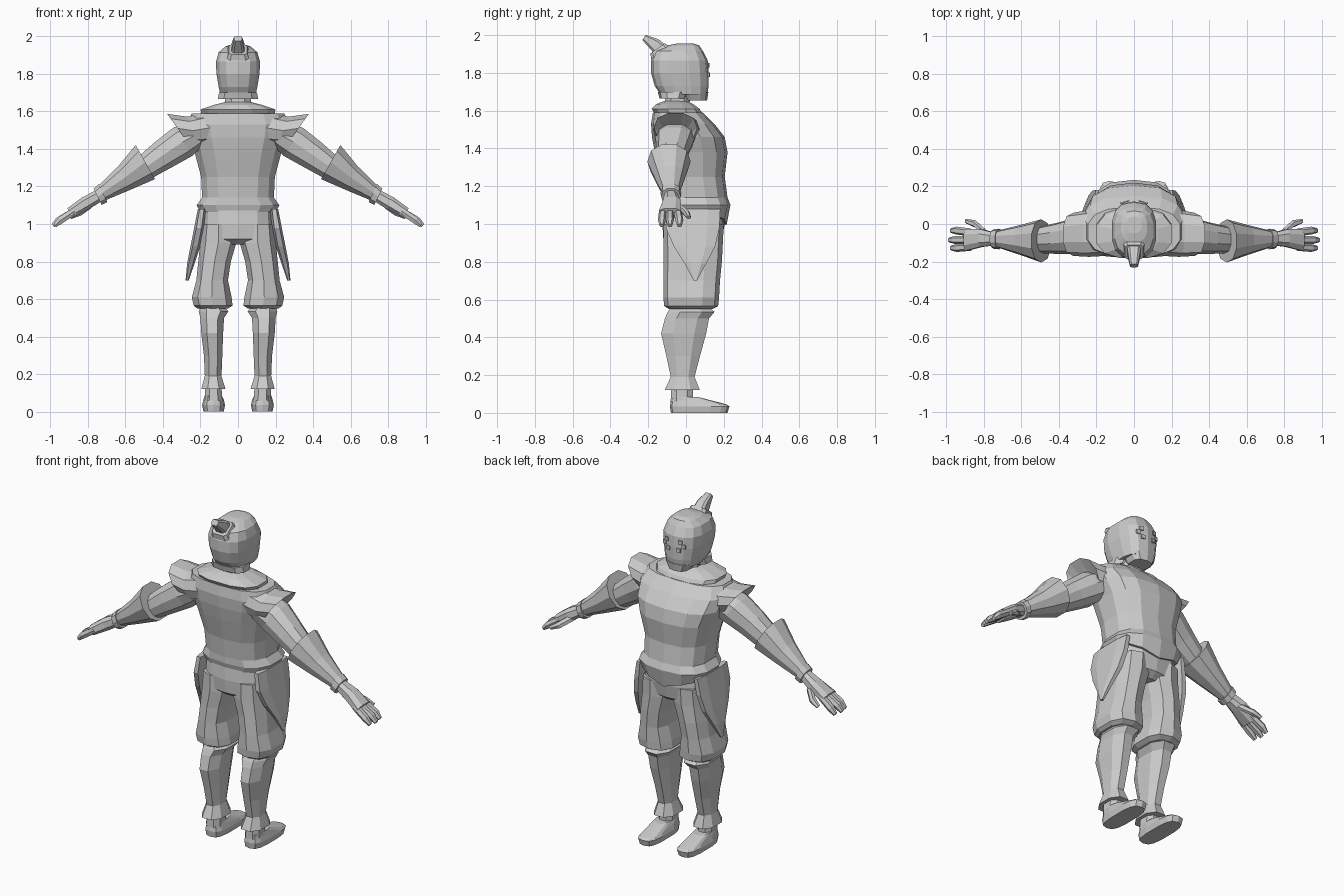
import bpy, bmesh, math
from mathutils import Vector

cloth = bpy.data.materials.new("light grey")
cloth.diffuse_color = (0.6, 0.6, 0.6, 1)


def finish(name, bm, mirror=False):
    bmesh.ops.recalc_face_normals(bm, faces=bm.faces)
    me = bpy.data.meshes.new(name)
    bm.to_mesh(me)
    bm.free()
    me.materials.append(cloth)
    ob = bpy.data.objects.new(name, me)
    bpy.context.collection.objects.link(ob)
    if mirror:
        ob.modifiers.new("mirror", 'MIRROR').use_clip = False
    return ob


def loft(name, rings, n=12, p=0.75, mirror=False, shape=None):
    """Skin rings of (centre, half axis u, half axis v); p squares the section."""
    bm = bmesh.new()
    rows = []
    for c, u, v in rings:
        row = []
        for i in range(n):
            a = 2 * math.pi * (i + 0.5) / n
            s, t = math.cos(a), math.sin(a)
            s = math.copysign(abs(s) ** p, s)
            t = math.copysign(abs(t) ** p, t)
            row.append(bm.verts.new(Vector(c) + Vector(u) * s + Vector(v) * t))
        rows.append(row)
    for a, b in zip(rows, rows[1:]):
        for i in range(n):
            j = (i + 1) % n
            bm.faces.new((a[i], a[j], b[j], b[i]))
    bm.faces.new(rows[0])
    bm.faces.new(rows[-1])
    if shape:
        for v in bm.verts:
            shape(v.co)
    return finish(name, bm, mirror)


def level(z, x0, x1, y0, y1):
    """Horizontal ring from its extents."""
    return (((x0 + x1) / 2, (y0 + y1) / 2, z), ((x1 - x0) / 2, 0, 0), (0, (y1 - y0) / 2, 0))


def sleeve(xt, zt, xb, zb, yc, ry):
    """Slanted ring from its top and bottom points and its depth."""
    return (((xt + xb) / 2, yc, (zt + zb) / 2), ((xt - xb) / 2, 0, (zt - zb) / 2), (0, ry, 0))


def body(rows):
    return [level(z, -w, w, a, b) for z, w, a, b in rows]


# Tunic, its hem dipping at the front
def dip(co):
    if co.z < 1.08 and co.y > 0.15:
        co.z -= 0.07 * max(0, 1 - abs(co.x) / 0.25)


loft("tunic", body([(1.065, .205, -.115, .215), (1.10, .225, -.125, .235), (1.14, .195, -.125, .22),
                    (1.25, .20, -.135, .205), (1.38, .235, -.165, .22), (1.46, .265, -.18, .205),
                    (1.53, .28, -.185, .15), (1.59, .25, -.175, .09)]), 14, shape=dip)

# Collar and neck
loft("collar", body([(1.585, .20, -.17, .09), (1.61, .205, -.185, .075), (1.635, .13, -.16, .04),
                     (1.65, .07, -.12, .01)]), 12)
loft("neck", body([(1.60, .075, -.12, .02), (1.72, .07, -.11, .03)]), 8)

# Head with helmet, chin guard, rear plate and crest
loft("helmet", body([(1.685, .095, -.135, .112), (1.73, .105, -.165, .12), (1.80, .117, -.185, .12),
                     (1.865, .12, -.185, .115), (1.915, .105, -.165, .09), (1.945, .07, -.10, .07),
                     (1.955, .04, -.05, .04)]), 14)
loft("chin_guard", body([(1.655, .06, -.01, .112), (1.70, .085, -.03, .119)]), 10)
loft("neck_guard", body([(1.665, .112, -.14, .0), (1.70, .105, -.15, .02)]), 10)
loft("crest_plate", [((0, -.135, 1.905), (.06, 0, 0), (0, .05, .035)),
                     ((0, -.15, 1.93), (.05, 0, 0), (0, .04, .028))], 8, .4)
loft("crest", [((0, -.125, 1.91), (.04, 0, 0), (0, .026, .032)),
               ((0, -.165, 1.95), (.034, 0, 0), (0, .022, .028)),
               ((0, -.222, 1.988), (.022, 0, 0), (0, .009, .014))], 8, .5)

# Diamond eye plates, three on each side
for i, (x, z) in enumerate([(.035, 1.79), (.063, 1.815), (.045, 1.84)]):
    y = .121 - max(0, x - .04) * .35
    loft(f"eye_plate_{i + 1}", [((x, y - .004, z), (.016, -.003, 0), (0, 0, .016)),
                                ((x, y + .003, z), (.016, -.003, 0), (0, 0, .016))], 4, 1, True,
         ).rotation_euler = (0, 0, 0)

# Shoulder pads
loft("shoulder_pad", [sleeve(.14, 1.605, .16, 1.42, -.045, .125), sleeve(.27, 1.575, .21, 1.42, -.05, .125),
                      sleeve(.38, 1.59, .265, 1.43, -.055, .115), sleeve(.31, 1.53, .26, 1.43, -.055, .08)],
     10, .85, True)

# Arms, flared cuffs and wrist bands
loft("arm", [sleeve(.19, 1.58, .2, 1.40, -.05, .115), sleeve(.35, 1.515, .24, 1.36, -.06, .1),
             sleeve(.45, 1.435, .34, 1.305, -.075, .085), sleeve(.55, 1.345, .46, 1.24, -.085, .07)],
     10, .9, True)
loft("cuff", [sleeve(.52, 1.375, .46, 1.265, -.085, .07), sleeve(.548, 1.425, .44, 1.235, -.09, .115),
              sleeve(.64, 1.31, .57, 1.18, -.085, .08), sleeve(.75, 1.2, .705, 1.125, -.08, .045)],
     10, .9, True)
loft("wrist_band", [sleeve(.742, 1.215, .695, 1.115, -.08, .055), sleeve(.77, 1.19, .725, 1.1, -.08, .052)],
     10, .9, True)

# Hands with three fingers and a thumb
loft("palm", [sleeve(.75, 1.185, .725, 1.12, -.08, .035), sleeve(.83, 1.145, .795, 1.075, -.075, .05),
              sleeve(.91, 1.085, .88, 1.03, -.085, .062)], 8, .8, True)


def digit(name, pts, r):
    loft(name, [(p, (r * k * .6, 0, r * k * .8), (0, r * k, 0))
                for p, k in zip(pts, (1, 1, .6))], 6, .9, True)


for name, y0, y1, x1 in (("index_finger", -.045, -.035, .975), ("middle_finger", -.085, -.085, .985),
                         ("outer_finger", -.122, -.128, .975)):
    digit(name, [(.87, y0, 1.07), (x1 - .03, y1, 1.02), (x1, y1, .992)], .021)
digit("thumb", [(.79, -.05, 1.10), (.845, .0, 1.06), (.895, .015, 1.035)], .02)

# Trousers: hips and baggy legs
loft("hips", body([(1.09, .19, -.115, .20), (1.0, .195, -.125, .205), (.92, .19, -.12, .19),
                   (.89, .12, -.08, .15)]), 14)
loft("trouser_leg", [level(1.0, .01, .195, -.12, .2), level(.90, .005, .205, -.12, .195),
                     level(.80, .035, .215, -.118, .19), level(.70, .05, .225, -.12, .18),
                     level(.61, .03, .25, -.12, .175), level(.565, .025, .24, -.115, .17),
                     level(.55, .05, .22, -.09, .14)], 10, .75, True)

# Pointed side flaps
loft("side_flap", [level(1.08, .17, .215, -.11, .19), level(.98, .18, .235, -.115, .185),
                   level(.88, .2, .255, -.07, .16), level(.79, .23, .272, -.01, .11),
                   level(.70, .262, .28, .04, .058)], 8, .7, True)

# Boots with flared knee and ankle, and shoes
loft("greave", [level(.57, .08, .2, -.08, .11), level(.535, .045, .215, -.105, .16),
                level(.50, .07, .205, -.12, .13), level(.42, .075, .2, -.14, .115),
                level(.30, .08, .185, -.11, .08), level(.19, .085, .18, -.085, .05),
                level(.12, .062, .2, -.12, .08)], 8, .85, True)


def toe(co):
    # Lower the upper towards the toe
    if co.z > .05 and co.y > .06:
        co.z = max(.045, co.z - (co.y - .06) * .25)


loft("shoe", [level(0, .075, .185, -.08, .22), level(.035, .068, .192, -.085, .23),
              level(.065, .075, .185, -.08, .215), level(.085, .085, .178, -.08, .08)], 14, .65, True, toe)
loft("ankle", [level(.06, .08, .18, -.085, .04), level(.2, .09, .175, -.08, .04)], 8, .8, True)
